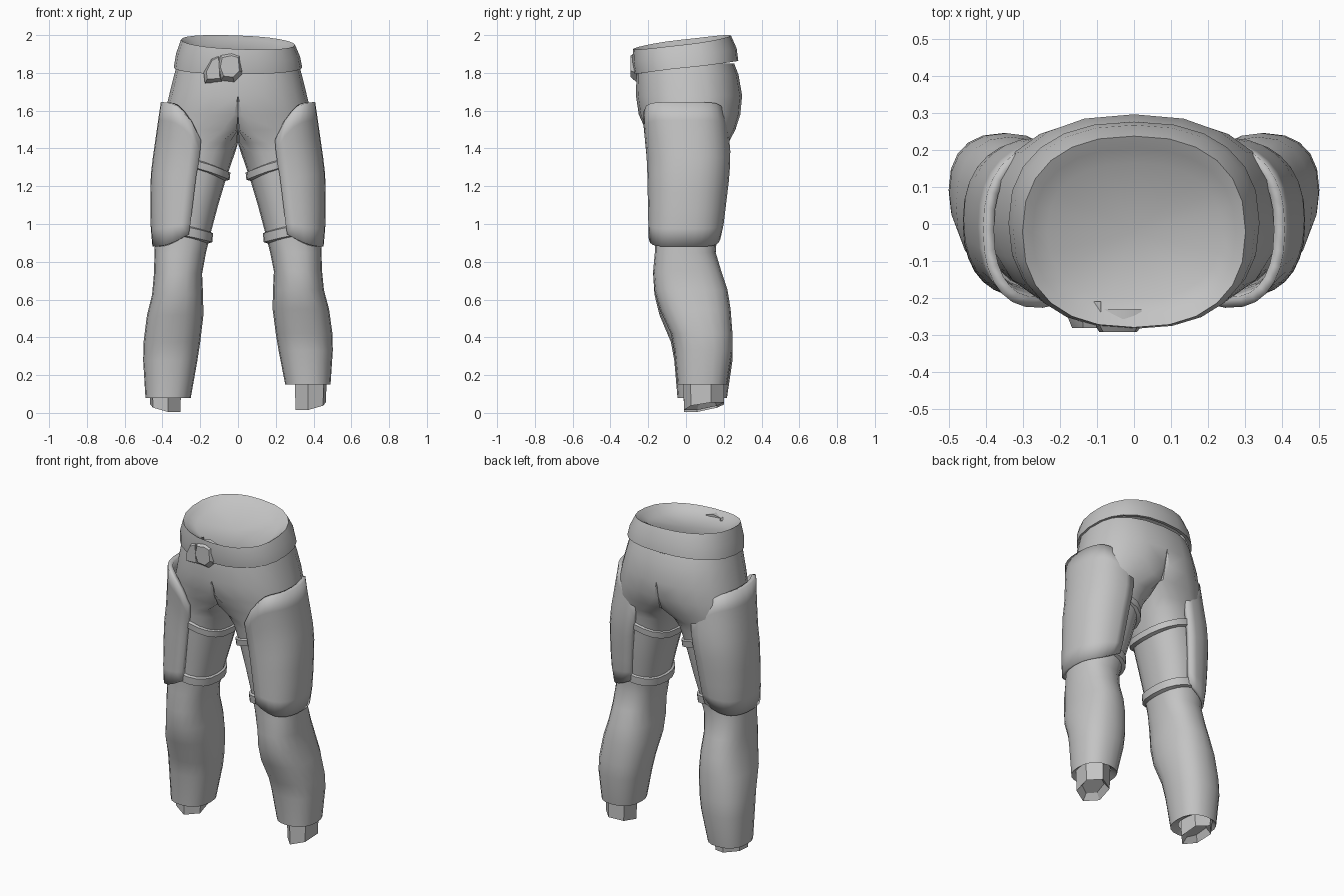
import bpy, bmesh, math

cube = bpy.data.objects.get("Cube")
if cube:
    bpy.data.objects.remove(cube, do_unlink=True)

# One plain grey for everything
grey = bpy.data.materials.new("plain grey")
grey.use_nodes = True
GREY = (0.55, 0.55, 0.55, 1)
grey.diffuse_color = GREY
grey.node_tree.nodes["Principled BSDF"].inputs["Base Color"].default_value = GREY


def finish(name, bm, angle=40, recalc=True):
    if recalc:
        bmesh.ops.recalc_face_normals(bm, faces=bm.faces)
    me = bpy.data.meshes.new(name)
    bm.to_mesh(me)
    bm.free()
    me.materials.append(grey)
    ob = bpy.data.objects.new(name, me)
    bpy.context.collection.objects.link(ob)
    bpy.ops.object.select_all(action='DESELECT')
    ob.select_set(True)
    bpy.context.view_layer.objects.active = ob
    bpy.ops.object.shade_smooth_by_angle(angle=math.radians(angle))
    return ob


def loft(bm, rings, closed=True):
    """Skin a list of point rings with quads and return the vertex rings."""
    vr = [[bm.verts.new(p) for p in r] for r in rings]
    for a, b in zip(vr, vr[1:]):
        n = len(a)
        for i in range(n if closed else n - 1):
            j = (i + 1) % n
            bm.faces.new((a[i], a[j], b[j], b[i]))
    return vr


def spow(v, p=0.85):
    return math.copysign(abs(v) ** p, v)


def section(par, t, grow=0.0):
    """Point on a lopsided rounded section: centre x, outer, inner, front y, back y."""
    cx, ro, ri, yf, yb = par
    c, s = spow(math.cos(t)), spow(math.sin(t))
    x = cx + ((ro if c > 0 else ri) + grow) * c
    return max(0.0, x), (yf + yb) / 2 + ((yb - yf) / 2 + grow) * s


def at_height(table, z):
    """Interpolate section parameters from a table sorted by falling z."""
    if z >= table[0][0]:
        return table[0][1:]
    for a, b in zip(table, table[1:]):
        if a[0] >= z >= b[0]:
            k = (a[0] - z) / (a[0] - b[0])
            return [p + (q - p) * k for p, q in zip(a[1:], b[1:])]
    return table[-1][1:]


# Half of the trousers: z, centre x, outer, inner, front y, back y
PANTS = [
    (1.85, 0.00, 0.320, 0.000, -0.255, 0.255),
    (1.79, 0.00, 0.338, 0.000, -0.262, 0.278),
    (1.68, 0.00, 0.365, 0.000, -0.265, 0.297),
    (1.58, 0.02, 0.370, 0.100, -0.250, 0.288),
    (1.50, 0.08, 0.320, 0.200, -0.215, 0.262),
    (1.43, 0.16, 0.250, 0.180, -0.195, 0.225),
    (1.38, 0.19, 0.225, 0.175, -0.185, 0.210),
    (1.25, 0.235, 0.19, 0.175, -0.180, 0.200),
    (1.10, 0.265, 0.17, 0.160, -0.175, 0.190),
    (0.95, 0.29, 0.148, 0.145, -0.165, 0.165),
    (0.85, 0.31, 0.132, 0.140, -0.165, 0.157),
    (0.75, 0.32, 0.125, 0.130, -0.174, 0.187),
    (0.65, 0.325, 0.13, 0.140, -0.167, 0.220),
    (0.55, 0.335, 0.147, 0.152, -0.140, 0.236),
    (0.42, 0.345, 0.155, 0.145, -0.080, 0.246),
    (0.33, 0.355, 0.147, 0.140, -0.062, 0.246),
    (0.15, 0.37, 0.120, 0.120, -0.045, 0.217),
    (0.17, 0.38, 0.085, 0.085, -0.010, 0.195),
]
N = 20
TURN = [2 * math.pi * i / N for i in range(N)]

# Trousers: both halves skinned, then welded on the centre line
bm = bmesh.new()
for side in (1, -1):
    rings = []
    for z, *par in PANTS:
        # the right trouser leg hangs a little lower
        zz = z - 0.07 * (0.9 - z) / 0.75 if side < 0 and z < 0.9 else z
        rings.append([(side * x, y, zz) for x, y in (section(par, t) for t in TURN)])
    loft(bm, rings)
bmesh.ops.delete(bm, geom=[f for f in bm.faces if all(abs(v.co.x) < 1e-5 for v in f.verts)],
                 context='FACES')
bmesh.ops.remove_doubles(bm, verts=bm.verts, dist=1e-4)
finish("trousers", bm, 50)

# Thigh plates: z, centre x, outer, inner, front y, back y
PLATE = [
    (1.65, 0.24, 0.168, 0.15, -0.236, 0.205),
    (1.50, 0.22, 0.210, 0.15, -0.224, 0.226),
    (1.36, 0.23, 0.220, 0.15, -0.208, 0.237),
    (1.25, 0.25, 0.213, 0.15, -0.205, 0.230),
    (1.00, 0.28, 0.184, 0.15, -0.200, 0.200),
    (0.87, 0.30, 0.152, 0.15, -0.196, 0.172),
]


def thigh_plate(name, side):
    bm = bmesh.new()
    cols, rows = 16, 8
    grid = []
    for r in range(rows + 1):
        ring = []
        for c in range(cols + 1):
            u = 2 * c / cols - 1
            t = math.radians(98 * u)
            top = 1.645 - 0.2 * abs(u) ** 5
            low = 0.88 + 0.065 * u ** 4
            z = low + (top - low) * r / rows
            x, y = section(at_height(PLATE, z), t)
            ring.append((side * x, y, z))
        grid.append(ring)
    loft(bm, grid, closed=False)
    # make the outside face away from the leg
    bm.normal_update()
    if sum(f.normal.x for f in bm.faces) * side < 0:
        bmesh.ops.reverse_faces(bm, faces=bm.faces)
    ob = finish(name, bm, 45, recalc=False)
    mod = ob.modifiers.new("thickness", 'SOLIDIFY')
    mod.thickness = 0.03
    mod.offset = -1


def strap(name, side, z0, tilt, half):
    """Thin raised band around the thigh, higher on the outside."""
    bm = bmesh.new()
    rings = []
    for grow, h in ((-0.012, -1), (0.014, -0.75), (0.018, 0.6), (-0.012, 1)):
        ring = []
        for t in TURN:
            z = z0 + tilt * math.cos(t)
            x, y = section(at_height(PANTS, z), t, grow)
            ring.append((side * x, y, z + h * half))
        rings.append(ring)
    loft(bm, rings)
    finish(name, bm, 50)


def ankle(name, side):
    """Faceted stump below the cuff with an uneven, hollow end."""
    bm = bmesh.new()
    angles = [math.radians(-100 + 60 * i) for i in range(6)]
    drop = 0.0 if side > 0 else -0.01
    rings = []
    for r, ry, z, slope in ((0.092, 0.11, 0.22, 0), (0.085, 0.108, 0.015, 1), (0.055, 0.075, 0.05, 1)):
        rings.append([(side * (0.385 + r * math.cos(a)), 0.095 + ry * math.sin(a),
                       max(0.0, z + drop + slope * (0.035 * max(0, math.sin(a))
                                                    + 0.03 * max(0, math.cos(a)))))
                      for a in angles])
    vr = loft(bm, rings)
    bm.faces.new(vr[-1])
    finish(name, bm, 30)


for side, word in ((1, "left"), (-1, "right")):
    thigh_plate(word + "_thigh_plate", side)
    strap(word + "_upper_strap", side, 1.315, 0.06, 0.028)
    strap(word + "_lower_strap", side, 0.965, 0.035, 0.035)
    ankle(word + "_ankle", side)

# Belt with a rolled rim and a sunken closed waist
bm = bmesh.new()
BELT = [  # width, front y, back y, share of the way up, extra drop
    (0.322, -0.250, 0.255, 0.02, 0.0),
    (0.340, -0.272, 0.277, 0.00, 0.0),
    (0.328, -0.284, 0.268, 0.50, 0.0),
    (0.302, -0.280, 0.238, 1.00, 0.0),
    (0.275, -0.252, 0.205, 1.00, 0.018),
    (0.235, -0.205, 0.165, 1.00, 0.045),
]
rings = []
for w, yf, yb, k, drop in BELT:
    ring = []
    for i in range(24):
        t = 2 * math.pi * i / 24
        c, s = math.cos(t), math.sin(t)
        low = 1.828 + 0.035 * s
        top = 1.962 + 0.036 * s - 0.014 * c
        ring.append((w * spow(c), (yf + yb) / 2 + (yb - yf) / 2 * spow(s),
                     low + (top - low) * k - drop))
    rings.append(ring)
vr = loft(bm, rings)
hub = bm.verts.new((0, -0.02, 1.905))
for i in range(24):
    bm.faces.new((vr[-1][i], vr[-1][(i + 1) % 24], hub))
finish("belt", bm, 50)


# Belt knot: overlapping folded flaps cut from short outlines
def flap(name, outline, y_back, y_front):
    bm = bmesh.new()
    cx = sum(p[0] for p in outline) / len(outline)
    cz = sum(p[1] for p in outline) / len(outline)
    rings = [[(cx + (x - cx) * k, y, cz + (z - cz) * k) for x, z in outline]
             for y, k in ((y_back, 1.0), ((y_back + y_front) / 2, 1.0), (y_front, 0.7))]
    vr = loft(bm, rings)
    bm.faces.new(vr[-1])
    bm.faces.new(vr[0])
    finish(name, bm, 35)


flap("knot_centre", [(-0.10, 1.90), (-0.03, 1.915), (0.02, 1.90), (0.03, 1.80),
                     (-0.02, 1.752), (-0.09, 1.76), (-0.115, 1.83)], -0.23, -0.293)
flap("knot_tail", [(-0.14, 1.885), (-0.09, 1.91), (-0.08, 1.75), (-0.175, 1.745),
                   (-0.182, 1.80)], -0.21, -0.282)
